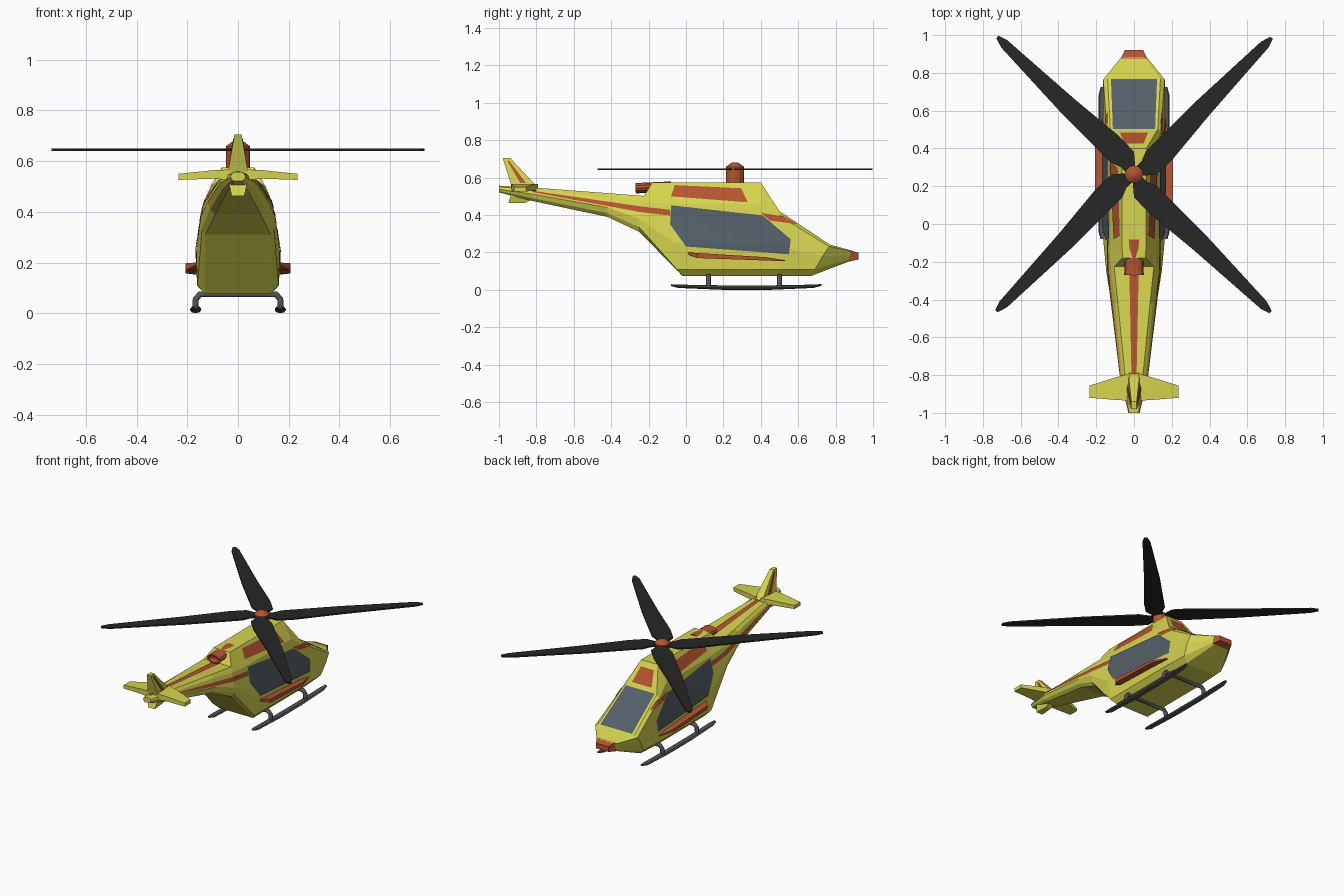
import bpy, bmesh, math
from mathutils import Vector, Matrix
from mathutils.bvhtree import BVHTree

if "Cube" in bpy.data.objects:
    bpy.data.objects.remove(bpy.data.objects["Cube"])


def material(name, r, g, b):
    m = bpy.data.materials.new(name)
    m.diffuse_color = (r, g, b, 1)
    m.use_nodes = True
    m.node_tree.nodes["Principled BSDF"].inputs["Base Color"].default_value = m.diffuse_color
    return m


YELLOW = material("yellow paint", 0.68, 0.66, 0.08)
ORANGE = material("orange paint", 0.46, 0.09, 0.03)
GLASS = material("dark glass", 0.09, 0.115, 0.14)
BLACK = material("black rotor", 0.02, 0.02, 0.02)
METAL = material("dark metal", 0.09, 0.09, 0.095)


def finish(name, bm, mat):
    me = bpy.data.meshes.new(name)
    bm.to_mesh(me)
    bm.free()
    ob = bpy.data.objects.new(name, me)
    bpy.context.collection.objects.link(ob)
    me.materials.append(mat)
    return ob


def loft(name, rings, mat):
    """Skin equal-length closed rings and cap both ends."""
    bm = bmesh.new()
    vs = [[bm.verts.new(p) for p in r] for r in rings]
    n = len(rings[0])
    for a, b in zip(vs, vs[1:]):
        for i in range(n):
            j = (i + 1) % n
            bm.faces.new((a[i], a[j], b[j], b[i]))
    bm.faces.new(vs[0])
    bm.faces.new(vs[-1])
    bmesh.ops.recalc_face_normals(bm, faces=bm.faces)
    return finish(name, bm, mat)


def rect(y, x0, x1, z0, z1):
    return [(x0, y, z0), (x1, y, z0), (x1, y, z1), (x0, y, z1)]


def flip(ring, s):
    return [(s * x, y, z) for x, y, z in ring]


SIDES = (("right", 1), ("left", -1))

# Fuselage and tail boom: right half sections, nose to tail, bottom to top
half = [
    [(.05, .88, .155), (.06, .88, .165), (.068, .88, .185), (.066, .885, .205), (.055, .885, .21)],
    [(.12, .67, .075), (.155, .69, .11), (.165, .73, .18), (.163, .765, .232), (.14, .77, .242)],
    [(.13, .5, .075), (.16, .5, .11), (.165, .5, .23), (.143, .5, .395), (.125, .5, .42)],
    [(.13, .4, .075), (.162, .4, .11), (.165, .4, .23), (.126, .4, .46), (.065, .4, .574)],
    [(.13, -.02, .075), (.16, -.05, .11), (.165, -.06, .25), (.125, -.1, .46), (.062, -.18, .574)],
    [(.13, -.25, .31), (.142, -.25, .335), (.147, -.25, .38), (.122, -.24, .47), (.105, -.225, .502)],
    [(.09, -.42, .39), (.11, -.42, .41), (.12, -.42, .44), (.1, -.42, .495), (.085, -.42, .517)],
    [(.045, -.82, .475), (.062, -.82, .49), (.072, -.82, .512), (.062, -.82, .537), (.045, -.82, .547)],
    [(.015, -1, .521), (.025, -1, .528), (.03, -1, .538), (.025, -1, .55), (.015, -1, .557)],
]
body = loft("fuselage", [r + flip(r[::-1], -1) for r in half], YELLOW)
bmb = bmesh.new()
bmb.from_mesh(body.data)
bvh = BVHTree.FromBMesh(bmb)
bmb.free()


def decal(name, pts, mat, side):
    """Wrap a flat outline on the fuselage: side=+-1 takes (y, z), side=0 takes (x, y) from above."""
    bm = bmesh.new()
    bm.faces.new([bm.verts.new((0, *p) if side else (*p, 0)) for p in pts])
    for axis in ((1, 2) if side else (0, 1)):
        no = Vector((0, 0, 0))
        no[axis] = 1
        for k in range(-24, 25):
            bmesh.ops.bisect_plane(bm, geom=bm.verts[:] + bm.edges[:] + bm.faces[:],
                                   plane_co=no * (k * .04 + .001), plane_no=no)
    d = Vector((-side, 0, 0)) if side else Vector((0, 0, -1))
    for v in bm.verts:
        hit, n, _, _ = bvh.ray_cast(v.co - d, d)
        if hit:
            v.co = hit - d * .005
    bmesh.ops.recalc_face_normals(bm, faces=bm.faces)
    if sum((f.normal.dot(d) for f in bm.faces)) > 0:
        bmesh.ops.reverse_faces(bm, faces=bm.faces)
    return finish(name, bm, mat)


# Windows and painted panels
for tag, s in SIDES:
    decal(tag + "_window", [(-.08, .452), (.41, .398), (.56, .27), (.55, .19), (0, .232), (-.085, .35)], GLASS, s)
    decal(tag + "_roof_panel", [(-.06, .56), (.295, .543), (.33, .468), (-.08, .5)], ORANGE, s)
    decal(tag + "_front_stripe", [(.4, .412), (.53, .39), (.6, .35), (.45, .37)], ORANGE, s)
    decal(tag + "_tail_stripe", [(-.085, .428), (-.25, .447), (-.82, .53), (-.82, .522), (-.25, .417), (-.085, .397)],
          ORANGE, s)
decal("windscreen", [(-.122, .768), (.122, .768), (.112, .503), (-.112, .503)], GLASS, 0)
decal("upper_front_panel", [(-.075, .485), (.075, .485), (.05, .425), (-.05, .425)], ORANGE, 0)
decal("boom_top_stripe", [(-.025, -.24), (.025, -.24), (.01, -.97), (-.01, -.97)], ORANGE, 0)

# Nose cap
loft("nose_cap", [rect(.875, -.07, .07, .152, .213), rect(.922, -.048, .048, .162, .198)], ORANGE)


# Tail fins: outlines (y, z, half thickness)
def fin(name, pts):
    loft(name, [[(s * t, y, z) for y, z, t in pts] for s in (-1, 1)], YELLOW)


fin("upper_fin", [(-.79, .545, .03), (-.94, .705, .014), (-.98, .705, .014), (-.93, .545, .042)])
fin("lower_fin", [(-.79, .5, .03), (-.86, .465, .018), (-.95, .463, .025), (-.93, .53, .04)])
for tag, s in SIDES:
    # Thin stripe on the upper fin
    loft(tag + "_fin_stripe", [[(s * (t + o), y, z) for y, z, t in
                                [(-.855, .57, .034), (-.945, .69, .018), (-.955, .69, .018), (-.885, .57, .037)]]
                               for o in (-.006, .001)], ORANGE)
    # Horizontal stabiliser
    loft(tag + "_stabiliser", [flip([(x, a, z - h), (x, b, z - h), (x, b, z + h), (x, a, z + h)], s)
                               for x, a, b, z, h in ((.02, -.79, -.935, .545, .022),
                                                     (.09, -.81, -.932, .548, .017),
                                                     (.235, -.855, -.92, .538, .012))], YELLOW)
    # Side step
    loft(tag + "_side_step", [flip(rect(y, .14, x, z0, z1), s) for y, x, z0, z1 in
                              ((.01, .165, .19, .2), (.06, .207, .17, .197),
                               (.42, .207, .157, .175), (.53, .17, .153, .159))], ORANGE)


# Tubes for landing gear
def tube(name, pts, r):
    cu = bpy.data.curves.new(name, "CURVE")
    cu.dimensions = "3D"
    cu.bevel_depth = r
    cu.bevel_resolution = 1
    cu.use_fill_caps = True
    sp = cu.splines.new("POLY")
    sp.points.add(len(pts) - 1)
    for p, q in zip(sp.points, pts):
        p.co = (*q, 1)
    cu.materials.append(METAL)
    ob = bpy.data.objects.new(name, cu)
    bpy.context.collection.objects.link(ob)


def skid_ring(y, z, w, h):
    return [(w * math.cos(a), y, z + h * math.sin(a)) for a in [math.tau * i / 8 for i in range(8)]]


for tag, s in SIDES:
    rings = [skid_ring(y, z, w, h) for y, z, w, h in
             ((-.08, .025, .01, .005), (-.04, .019, .021, .009), (.2, .012, .022, .012),
              (.45, .012, .022, .012), (.68, .019, .021, .009), (.725, .026, .01, .005))]
    loft(tag + "_skid", [[(x + s * .167, y, z) for x, y, z in r] for r in rings], METAL)
for tag, y in (("rear", .12), ("front", .5)):
    tube(tag + "_skid_strut", [(-.169, y, .01), (-.167, y, .055), (-.15, y, .075),
                               (.15, y, .075), (.167, y, .055), (.169, y, .01)], .014)


# Turned parts: list of (radius, height) along an axis
def turned(name, prof, mat, place, n=12):
    loft(name, [[place @ Vector((r * math.cos(math.tau * i / n), r * math.sin(math.tau * i / n), h))
                 for i in range(n)] for r, h in prof], mat)


HUB = Matrix.Translation((0, .262, 0))
turned("rotor_hub", [(.048, .56), (.048, .658), (.03, .672), (.012, .681)], ORANGE, HUB)
# Exhaust with a recessed mouth
turned("exhaust", [(.048, -.1), (.05, .065), (.053, .09), (.04, .09), (.034, .05)], ORANGE,
       Matrix.Translation((0, -.18, .548)) @ Matrix.Rotation(math.radians(93), 4, "X") @ Matrix.Diagonal((1, .55, 1, 1)))

# Four rotor blades
blade = [(.02, .02), (.08, .022), (.13, .042), (.5, .042), (.97, .022), (1.025, .006), (1.028, -.012),
         (.98, -.028), (.5, -.06), (.2, -.088), (.085, -.085), (.02, -.03)]
for k in range(4):
    m = HUB @ Matrix.Rotation(math.pi / 4 + k * math.pi / 2, 4, "Z")
    loft(f"rotor_blade_{k + 1}", [[m @ Vector((u, v, z)) for u, v in blade] for z in (.64, .65)], BLACK)
